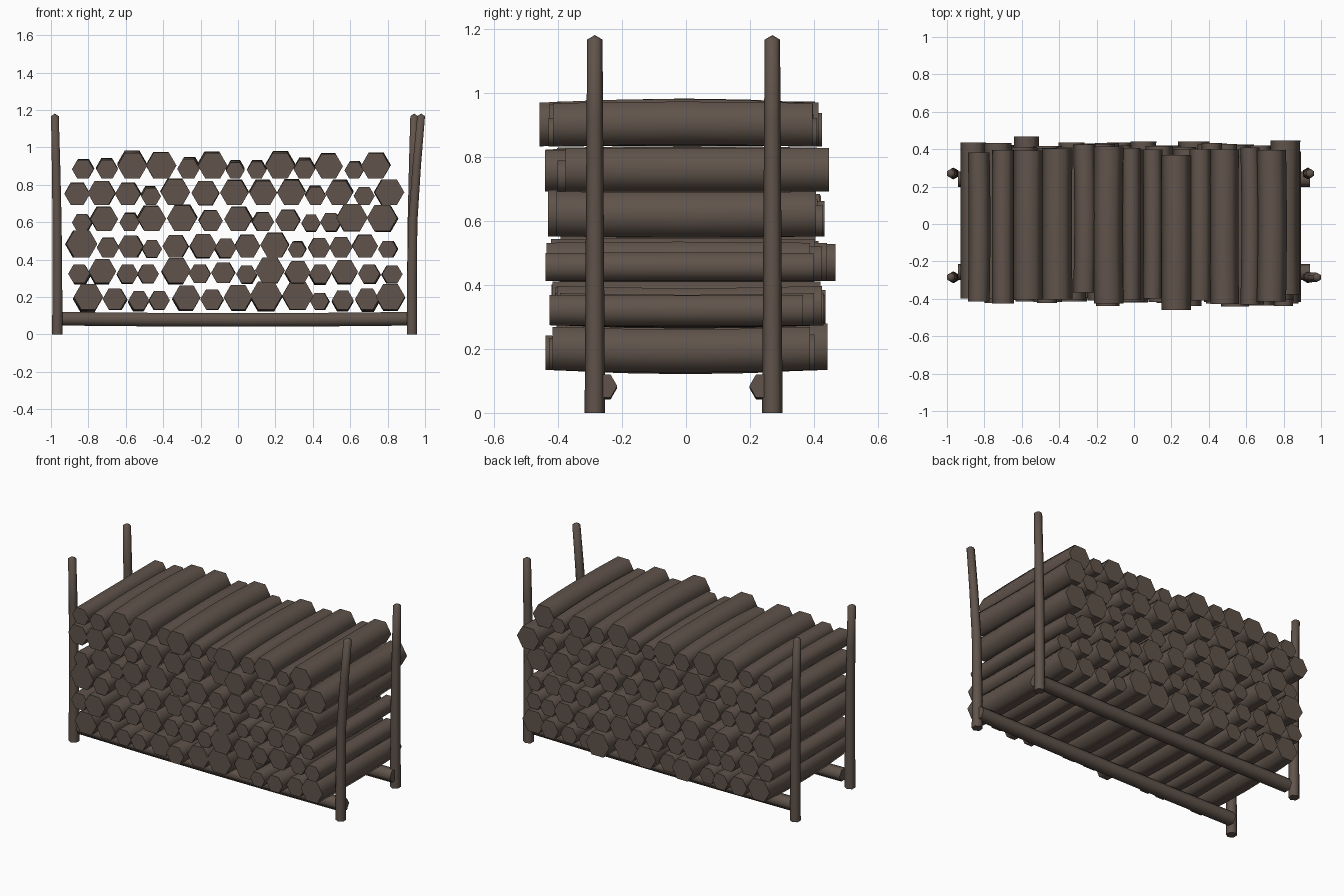
import bpy, bmesh, math, random
from mathutils import Vector

if "Cube" in bpy.data.objects:
    bpy.data.objects.remove(bpy.data.objects["Cube"])

random.seed(4)
X, Y, Z = Vector((1, 0, 0)), Vector((0, 1, 0)), Vector((0, 0, 1))
H = math.sqrt(3) / 2

bark = bpy.data.materials.new("dark_brown_wood")
bark.diffuse_color = (0.118, 0.088, 0.070, 1)
bark.use_nodes = True
bark.node_tree.nodes["Principled BSDF"].inputs["Base Color"].default_value = bark.diffuse_color


def sweep(bm, points, radii, u, v, tip=0.0):
    """Six-sided bar along points; corners on the u axis, optional pointed end."""
    rings = []
    for p, r in zip(points, radii):
        rings.append([bm.verts.new(Vector(p) + r * (math.cos(i * math.pi / 3) * u
                                                    + math.sin(i * math.pi / 3) * v))
                      for i in range(6)])
    for a, b in zip(rings, rings[1:]):
        for i in range(6):
            j = (i + 1) % 6
            bm.faces.new((a[i], a[j], b[j], b[i]))
    bm.faces.new(rings[0])
    if tip:
        top = bm.verts.new(Vector(points[-1]) + Z * tip)
        for i in range(6):
            bm.faces.new((rings[-1][i], rings[-1][(i + 1) % 6], top))
    else:
        bm.faces.new(rings[-1])


def finish(bm, name):
    bmesh.ops.recalc_face_normals(bm, faces=bm.faces)
    mesh = bpy.data.meshes.new(name)
    bm.to_mesh(mesh)
    bm.free()
    mesh.materials.append(bark)
    ob = bpy.data.objects.new(name, mesh)
    bpy.context.collection.objects.link(ob)
    bpy.ops.object.select_all(action='DESELECT')
    ob.select_set(True)
    bpy.context.view_layer.objects.active = ob
    # Round-looking sides, crisp cut ends
    bpy.ops.object.shade_smooth_by_angle(angle=math.radians(66))


# Log rows from the bottom up: centres and radii in hundredths / thousandths
bases = [0.134, 0.274, 0.412, 0.552, 0.692, 0.833]
centres = [
    [-80, -66, -53, -42, -27.5, -14, 0, 15, 32, 43.5, 56, 69, 81.5],
    [-85, -72.5, -59, -48, -33, -20.5, -8, 4.5, 17, 32, 44, 57, 70, 82.5],
    [-83.5, -69.5, -57.5, -46, -33.5, -18.5, -6.5, 5, 19.5, 31.5, 43.5, 55, 68, 80],
    [-83.5, -71.5, -58, -46, -30, -14.5, 0, 13.5, 26.5, 39, 49.5, 61, 77],
    [-86, -73, -59, -46.5, -33.5, -17.5, -2, 13.5, 28.5, 41.5, 54, 67.5, 81],
    [-83, -70, -56.5, -41, -26.5, -13.5, -1.5, 10, 22.5, 35.5, 48.5, 62, 73.5],
]
radii = [
    [78, 64, 56, 56, 74, 62, 76, 86, 84, 51, 58, 64, 78],
    [58, 74, 58, 57, 78, 58, 64, 55, 79, 68, 58, 71, 58, 55],
    [83, 60, 67, 53, 69, 72, 58, 69, 76, 48, 60, 63, 69, 51],
    [53, 74, 54, 76, 80, 64, 74, 58, 66, 51, 56, 84, 81],
    [68, 74, 68, 53, 79, 74, 76, 74, 76, 55, 74, 56, 79],
    [58, 58, 79, 81, 60, 79, 50, 52, 79, 58, 76, 51, 78],
]
# Lengthwise offsets: whole top row, and the log at the right end of each row
top_shift = [-.015, -.015, -.005, 0, .03, -.005, 0, 0, -.045, -.005, -.015, -.01, -.01]
end_shift = [-.015, -.03, -.02, 0, .035, -.01]

for n, base in enumerate(bases):
    bm = bmesh.new()
    last = len(radii[n]) - 1
    for k, (cx, cr) in enumerate(zip(centres[n], radii[n])):
        x, r = cx / 100, cr / 1000
        shift = random.gauss(0, 0.018)
        if n == 5:
            shift = top_shift[k]
        elif k == last:
            shift = end_shift[n]
        half = random.uniform(0.395, 0.42)
        bend_x = random.uniform(-.007, .007)
        # Lowest row sags, highest row arches
        bend_z = random.uniform(-.006, .006) + 0.003 * (n - 2.5)
        pts = [(x + bend_x * (1 - t * t), shift + half * t,
                base + r * H + bend_z * (1 - t * t))
               for t in (-1, -0.5, 0, 0.5, 1)]
        sweep(bm, pts, [r] * 5, X, Z)
    finish(bm, f"log_row_{n + 1}")

# Bottom rails
for name, y in (("front_rail", -0.257), ("back_rail", 0.240)):
    bm = bmesh.new()
    pts = [(0.94 * t, y, 0.084 - 0.006 * (1 - t * t)) for t in (-1, -0.5, 0, 0.5, 1)]
    sweep(bm, pts, [0.042] * 5, Y, Z)
    finish(bm, name)

# Corner posts: base x, top x, y
posts = {
    "front_left_post": (-0.966, -0.979, -0.285),
    "back_left_post": (-0.966, -0.979, 0.270),
    "front_right_post": (0.930, 0.979, -0.285),
    "back_right_post": (0.930, 0.942, 0.270),
}
for name, (x0, x1, y) in posts.items():
    bm = bmesh.new()
    pts = [(x0 + (x1 - x0) * f, y, z)
           for z, f in ((0, 0), (0.3, 0), (0.6, 0.1), (0.9, 0.52), (1.167, 1))]
    sweep(bm, pts, [0.032, 0.030, 0.028, 0.026, 0.024], Y, X, tip=0.014)
    finish(bm, name)
